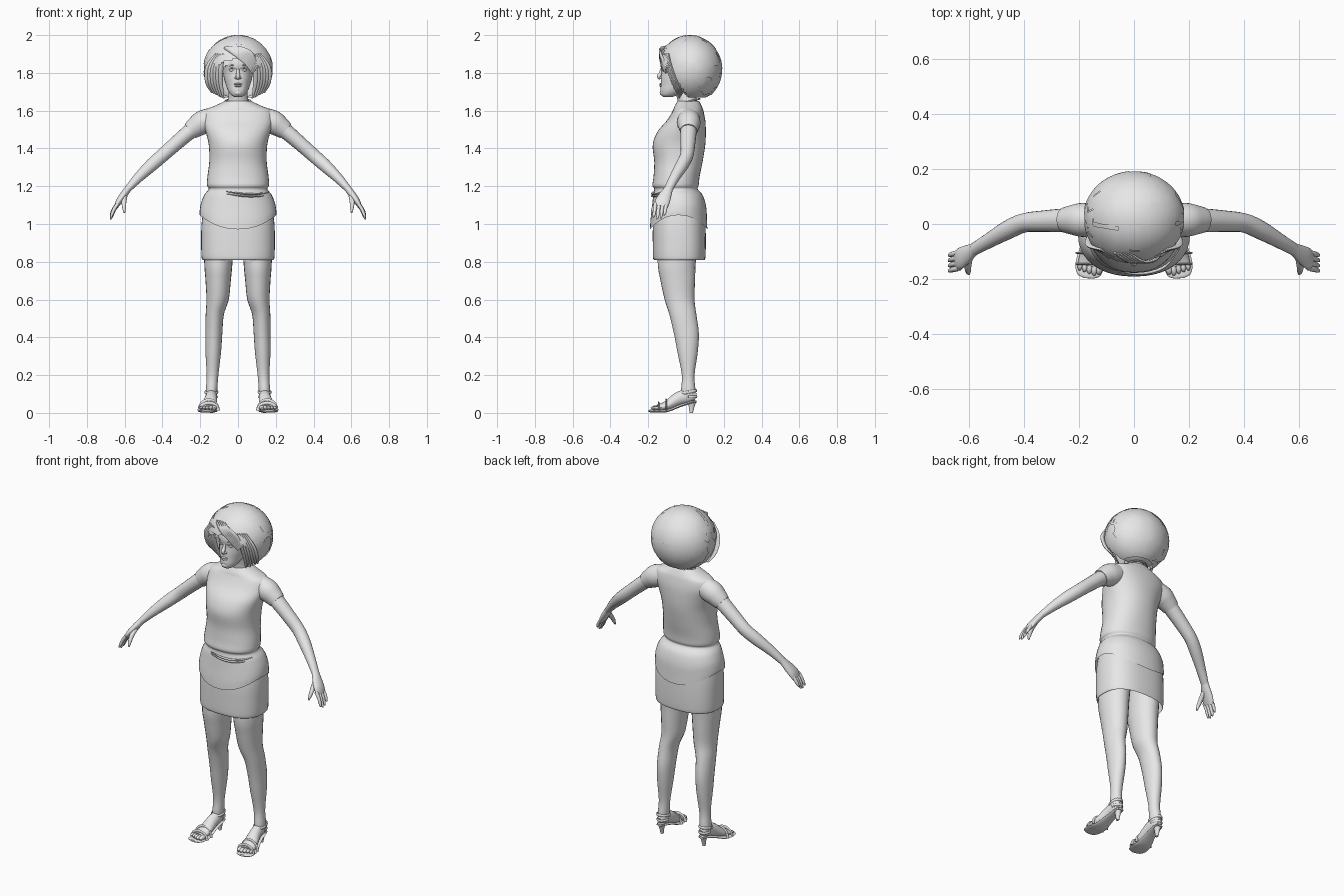
import bpy, bmesh, math, random
from mathutils import Vector

random.seed(4)
grey = bpy.data.materials.new("matte_grey")
grey.diffuse_color = (0.8, 0.8, 0.8, 1)


def make(name, bm, mirror=False):
    bmesh.ops.recalc_face_normals(bm, faces=bm.faces)
    me = bpy.data.meshes.new(name)
    bm.to_mesh(me)
    bm.free()
    me.materials.append(grey)
    me.shade_smooth()
    me.set_sharp_from_angle(angle=math.radians(45))
    ob = bpy.data.objects.new(name, me)
    bpy.context.collection.objects.link(ob)
    if mirror:
        ob.modifiers.new("mirror", 'MIRROR').use_mirror_merge = False
    return ob


def spline(rows, steps):
    """Catmull-Rom interpolation of rows of numbers."""
    out = []
    for i in range(len(rows) - 1):
        a, b, c, d = (rows[max(0, min(len(rows) - 1, i + k))] for k in (-1, 0, 1, 2))
        for s in range(steps):
            t = s / steps
            out.append([0.5 * (2 * q + (r - p) * t + (2 * p - 5 * q + 4 * r - w) * t * t
                               + (3 * q - p - 3 * r + w) * t ** 3)
                        for p, q, r, w in zip(a, b, c, d)])
    return out + [list(rows[-1])]


def skin(bm, rings, caps):
    loops = [[bm.verts.new(p) for p in r] for r in rings]
    n = len(loops[0])
    for a, b in zip(loops, loops[1:]):
        for i in range(n):
            bm.faces.new((a[i], a[(i + 1) % n], b[(i + 1) % n], b[i]))
    if caps[0]:
        bm.faces.new(loops[0])
    if caps[1]:
        bm.faces.new(loops[-1])


def body(name, rows, n=40, power=2.2, steps=4, caps=(1, 1), mirror=False):
    """Horizontal rings: z, centre x, half width, front y, back y, side lift."""
    bm, rings = bmesh.new(), []
    for z, cx, rx, yf, yb, lift in spline(rows, steps):
        ring = []
        for i in range(n):
            a = 2 * math.pi * i / n
            c, s = math.cos(a), math.sin(a)
            ring.append((cx + rx * math.copysign(abs(c) ** (2 / power), c),
                         (yf + yb) / 2 + (yb - yf) / 2 * math.copysign(abs(s) ** (2 / power), s),
                         z + lift * c * c))
        rings.append(ring)
    skin(bm, rings, caps)
    return make(name, bm, mirror)


def add_tube(bm, rows, ref, n=16, steps=4, caps=(1, 1)):
    """Path rows: x, y, z, radius across, radius along ref."""
    pts = spline(rows, steps)
    rings = []
    for i, p in enumerate(pts):
        t = Vector(pts[min(i + 1, len(pts) - 1)][:3]) - Vector(pts[max(i - 1, 0)][:3])
        side = t.cross(Vector(ref)).normalized()
        up = side.cross(t).normalized()
        rings.append([Vector(p[:3]) + side * p[3] * math.cos(2 * math.pi * k / n)
                      + up * p[4] * math.sin(2 * math.pi * k / n) for k in range(n)])
    skin(bm, rings, caps)


def tube(name, rows, ref=(0, 0, 1), mirror=False, **kw):
    bm = bmesh.new()
    add_tube(bm, rows, ref, **kw)
    return make(name, bm, mirror)


def ball(name, loc, size, mirror=False):
    bm = bmesh.new()
    bmesh.ops.create_uvsphere(bm, u_segments=16, v_segments=10, radius=1)
    for v in bm.verts:
        v.co = Vector(loc) + Vector(a * b for a, b in zip(v.co, size))
    return make(name, bm, mirror)


# Shirt with gathered waist and curved hem
body("shirt", [(1.65, 0, .07, -.045, .07, 0), (1.625, 0, .125, -.06, .083, 0),
               (1.6, 0, .178, -.07, .092, 0), (1.55, 0, .188, -.10, .102, 0),
               (1.49, 0, .172, -.15, .105, 0), (1.42, 0, .155, -.176, .102, 0),
               (1.33, 0, .152, -.168, .088, 0), (1.25, 0, .162, -.172, .072, 0),
               (1.205, 0, .164, -.178, .067, 0), (1.185, 0, .155, -.168, .062, 0),
               (1.15, 0, .178, -.174, .09, .005), (1.09, 0, .196, -.18, .107, .02),
               (1.02, 0, .203, -.188, .111, .05), (.972, 0, .203, -.191, .113, .075)],
     caps=(1, 0))
tube("sleeve", [(.12, .015, 1.56, .06, .055), (.185, .015, 1.538, .064, .062),
                (.225, .015, 1.513, .055, .054), (.252, .014, 1.492, .047, .046)],
     (0, 1, 0), True, n=24)
tube("neckline", [(.068 * math.cos(a), .012 + .06 * math.sin(a), 1.648 + .015 * math.sin(a), .005, .005)
                  for a in [math.pi * k / 8 for k in range(17)]], n=6, steps=2)
for k, z in enumerate((1.16, 1.148)):
    tube("waist_fold_%d" % (k + 1), [(-.06, -.173, z + .012, .002, .002), (.03, -.178, z, .007, .005),
                                    (.11, -.155, z, .006, .005), (.165, -.09, z + .008, .002, .002)], n=8)

# Skirt
body("skirt", [(1.1, 0, .18, -.165, .095, 0), (1.0, 0, .193, -.175, .103, 0),
               (.9, 0, .195, -.176, .105, 0), (.825, 0, .193, -.175, .103, 0),
               (.81, 0, .188, -.17, .099, 0)], power=2.5, caps=(0, 0))

# Legs
body("leg", [(.98, .1, .08, -.14, .07, 0), (.8, .104, .075, -.15, .052, 0),
             (.7, .105, .067, -.135, .048, 0), (.6, .108, .059, -.113, .045, 0),
             (.52, .123, .048, -.088, .055, 0), (.42, .128, .045, -.064, .068, 0),
             (.32, .131, .041, -.045, .062, 0), (.2, .135, .031, -.022, .045, 0),
             (.12, .14, .03, -.026, .05, 0), (.075, .142, .026, -.022, .048, 0)],
     n=24, power=2, mirror=True)

# Feet and heeled sandals
tube("foot", [(.14, .052, .085, .015, .018), (.14, .02, .09, .028, .036), (.143, -.04, .075, .033, .036),
              (.152, -.10, .04, .042, .025), (.16, -.15, .026, .045, .017)], mirror=True)
for k in range(5):
    x = .124 + k * .0175
    r = .013 - k * .0012
    tube("toe_%d" % (k + 1), [(x, -.14, .026, r, r), (x + .003, -.17 + abs(k - .8) * .004, .027, r, r),
                              (x + .004, -.186 + abs(k - .8) * .006, .022, r * .5, r * .5)],
         mirror=True, n=10, steps=3)
tube("shoe_sole", [(.14, .056, .058, .018, .005), (.14, .03, .056, .028, .006),
                   (.145, -.03, .038, .032, .007), (.154, -.10, .011, .046, .007),
                   (.161, -.15, .009, .052, .008), (.164, -.185, .01, .042, .008),
                   (.165, -.197, .011, .018, .005)], mirror=True, n=20)
body("shoe_heel", [(.065, .14, .022, .006, .057, 0), (.035, .14, .013, .014, .046, 0),
                   (0, .14, .008, .018, .037, 0)], n=14, mirror=True)
ring = [2 * math.pi * k / 12 for k in range(13)]
tube("ankle_strap", [(.141 + .033 * math.cos(a), .013 + .042 * math.sin(a), .11 + .008 * math.sin(a), .004, .008)
                     for a in ring], mirror=True, n=8, steps=2)
half = [math.pi * k / 8 for k in range(9)]
for k, y in enumerate((-.105, -.145)):
    tube("toe_strap_%d" % (k + 1), [(.155 + .05 * math.cos(a), y, .012 + (.056 - .015 * k) * math.sin(a), .009, .004)
                                    for a in half], (0, 1, 0), True, n=8, steps=2).hide_render = False
tube("heel_strap", [(.14 + .031 * math.cos(a), .012 + .044 * math.sin(a), .085, .004, .007)
                    for a in half], mirror=True, n=8, steps=2)

# Arms, palms and fingers
tube("arm", [(.2, .015, 1.53, .045, .045), (.26, .013, 1.485, .041, .043), (.33, .01, 1.425, .038, .039),
             (.40, .004, 1.363, .036, .035), (.46, -.022, 1.31, .034, .034),
             (.53, -.062, 1.243, .026, .027), (.585, -.094, 1.183, .018, .023)], (0, 1, 0), True, n=20)
tube("palm", [(.58, -.09, 1.19, .018, .022), (.605, -.108, 1.155, .019, .032),
              (.63, -.124, 1.12, .017, .039), (.645, -.134, 1.092, .011, .036)], (0, 1, 0), True, n=18)
for k in range(4):
    y, long = -.104 - k * .019, (.05, .064, .068, .06)[k]
    tube("finger_%d" % (k + 1), [(.635, y, 1.11, .010, .010), (.655, y - .004, 1.11 - long * .5, .0095, .0095),
                                 (.668, y - .008, 1.11 - long, .008, .008),
                                 (.674, y - .012, 1.105 - long * 1.18, .003, .003)],
         (0, 1, 0), True, n=10, steps=3)
tube("thumb", [(.6, -.118, 1.15, .014, .015), (.604, -.152, 1.115, .012, .013),
               (.603, -.172, 1.085, .010, .010), (.601, -.182, 1.06, .004, .004)], (1, 0, 0), True, n=10)

# Neck and head
body("neck", [(1.6, 0, .075, -.045, .075, 0), (1.65, 0, .056, -.045, .06, 0),
              (1.7, 0, .05, -.055, .05, 0), (1.76, 0, .052, -.06, .06, 0)], n=24, power=2)
body("head", [(1.672, 0, .018, -.118, -.075, 0), (1.682, 0, .036, -.131, -.045, 0),
              (1.705, 0, .052, -.136, 0, 0), (1.735, 0, .064, -.134, .05, 0),
              (1.77, 0, .074, -.133, .08, 0), (1.81, 0, .08, -.13, .095, 0),
              (1.85, 0, .083, -.135, .1, 0), (1.9, 0, .08, -.12, .1, 0),
              (1.94, 0, .06, -.085, .075, 0), (1.955, 0, .02, -.03, .025, 0)], n=32, power=2.1)
tube("nose", [(0, -.126, 1.83, .006, .006), (0, -.134, 1.80, .009, .009),
              (0, -.143, 1.782, .012, .011), (0, -.136, 1.768, .009, .007)], (0, 1, 0), n=12)
ball("nostril", (.011, -.134, 1.774), (.007, .008, .006), True)
ball("upper_lip", (0, -.133, 1.741), (.023, .009, .005))
ball("lower_lip", (0, -.132, 1.731), (.02, .009, .006))
ball("chin", (0, -.125, 1.695), (.022, .014, .015))
ball("eye", (.032, -.115, 1.814), (.014, .012, .007), True)
for nm, z, h in (("eyelid", 1.822, .003), ("eyebrow", 1.838, .003)):
    tube(nm, [(.014, -.130, z - .003, h, h), (.032, -.127, z + .003, h, h),
              (.05, -.115, z - .003, h * .6, h * .6)], mirror=True, n=8)


# Bobbed hair: inner cap with overlapping curved locks
def hair_point(u, v, s):
    return Vector((.185 * s * math.sin(v), .02 - .172 * s * math.cos(v) * math.cos(u),
                   1.82 + .18 * s * math.cos(v) * math.sin(u)))


def trim(bm, jag=0):
    cut = [v for v in bm.verts if v.co.z < 1.665 + random.uniform(0, jag)
           or (v.co.z < 1.885 and v.co.y < -.155 + (1.885 - v.co.z) * .75)]
    bmesh.ops.delete(bm, geom=cut, context='VERTS')


for name, size in (("hair_cap", .97), ("hair_inner_layer", .86)):
    bm = bmesh.new()
    bmesh.ops.create_uvsphere(bm, u_segments=72, v_segments=48, radius=1)
    for v in bm.verts:
        v.co = Vector((0, .02, 1.82)) + Vector((v.co.x * .185, v.co.y * .172, v.co.z * .18)) * size
    trim(bm)
    make(name, bm)

bm = bmesh.new()
for i in range(13):
    v0 = math.radians(-78 + i * 12)
    for j in range(7):
        u0 = math.radians(12 + j * 32 + random.uniform(-6, 6))
        lift = random.uniform(.985, .997)
        grid = [[bm.verts.new(hair_point(u0 + math.radians(36) * a / 8, v0 + math.radians(13) * b / 4,
                                         min(1.005, lift + .012 * a / 8 + .008 * b / 4)))
                 for b in range(5)] for a in range(9)]
        for a in range(8):
            for b in range(4):
                bm.faces.new((grid[a][b], grid[a][b + 1], grid[a + 1][b + 1], grid[a + 1][b]))
trim(bm, .02)
make("hair_locks", bm)

# Swept fringe and locks framing the face
bm = bmesh.new()
for k in range(5):
    d = k * .013
    add_tube(bm, [(-.07 + d, -.105, 1.935, .004, .01), (-.02 + d, -.136, 1.905 + d * .3, .006, .014),
                  (.04 + d * .7, -.132, 1.86 + d * .6, .005, .013),
                  (.078 + d * .5, -.105, 1.80 + d * .5, .003, .008)], (0, 0, 1), n=8)
make("hair_fringe", bm)
bm = bmesh.new()
for k in range(6):
    d = k * .014
    add_tube(bm, [(.075 + d * .6, -.115 + d * .3, 1.9, .005, .006), (.09 + d, -.10 + d * .3, 1.83, .007, .013),
                  (.092 + d, -.07 + d * .3, 1.75, .007, .012),
                  (.076 + d * .9, -.035 + d * .3, 1.665 + d * .45, .003, .004)], (1, 0, 0), n=8)
make("side_locks", bm, True)
